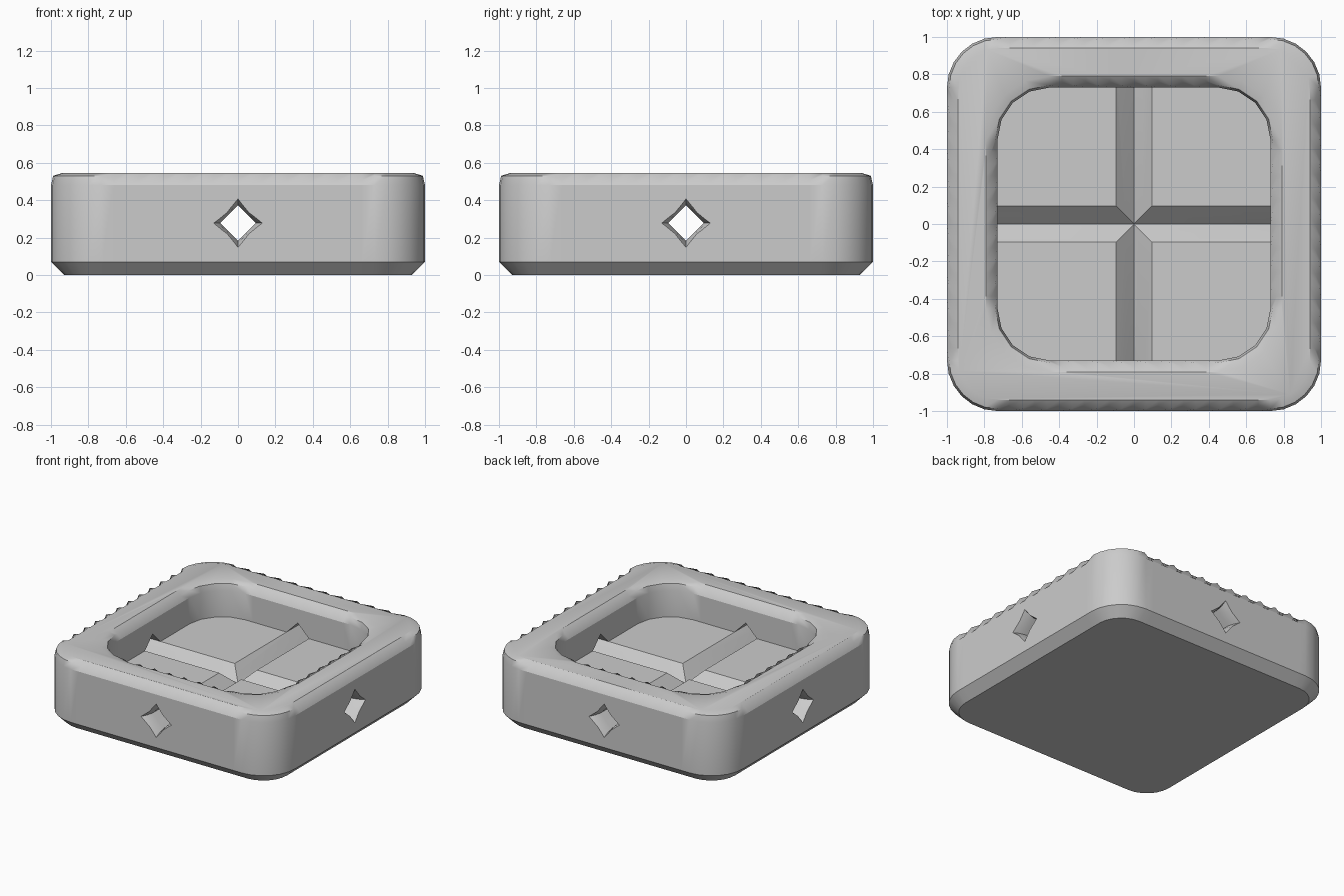
import bpy, bmesh, math

if "Cube" in bpy.data.objects:
    bpy.data.objects.remove(bpy.data.objects["Cube"])

grey = bpy.data.materials.new("stone_grey")
grey.diffuse_color = (0.6, 0.6, 0.6, 1)
grey.use_nodes = True
grey.node_tree.nodes["Principled BSDF"].inputs["Base Color"].default_value = grey.diffuse_color


def make_object(name, rings):
    """Skin a closed solid through equal-length rings of points."""
    bm = bmesh.new()
    loops = [[bm.verts.new(p) for p in ring] for ring in rings]
    n = len(loops[0])
    for a, b in zip(loops, loops[1:]):
        for i in range(n):
            j = (i + 1) % n
            bm.faces.new((a[i], a[j], b[j], b[i]))
    bm.faces.new(loops[0][::-1])
    bm.faces.new(loops[-1])
    bmesh.ops.recalc_face_normals(bm, faces=bm.faces)
    mesh = bpy.data.meshes.new(name)
    bm.to_mesh(mesh)
    bm.free()
    mesh.materials.append(grey)
    obj = bpy.data.objects.new(name, mesh)
    bpy.context.collection.objects.link(obj)
    return obj


def rounded_ring(half, z, straight, segs, corner=6, teeth=0.0, side=-1):
    """Rounded square; teeth dent every second point of the straight runs."""
    ring = []
    radius = half - straight
    for q in range(4):
        ca, sa = math.cos(q * math.pi / 2), math.sin(q * math.pi / 2)
        for i in range(segs + corner):
            h, dz = half, 0.0
            if i <= segs:                       # straight run
                if i % 2:
                    h, dz = half + side * teeth, -teeth
                x, y = h, -straight + 2 * straight * i / segs
            else:                               # rounded corner
                t = (i - segs) / corner * math.pi / 2
                x = straight + radius * math.cos(t)
                y = straight + radius * math.sin(t)
            ring.append((x * ca - y * sa, x * sa + y * ca, z + dz))
    return ring


def diamond_ring(pos, r, pinch, axis, zc=0.277):
    """Diamond section with the middle of each side pulled inwards."""
    ring = []
    for k in range(8):
        a = k * math.pi / 4
        d = r if k % 2 == 0 else r * math.sqrt(0.5) * pinch
        u, z = d * math.cos(a), zc + d * math.sin(a)
        ring.append((pos, u, z) if axis == 0 else (u, pos, z))
    return ring


def cut(target, cutter):
    mod = target.modifiers.new("cut", 'BOOLEAN')
    mod.operation = 'DIFFERENCE'
    mod.solver = 'EXACT'
    mod.object = cutter
    bpy.context.view_layer.objects.active = target
    bpy.ops.object.modifier_apply(modifier=mod.name)
    bpy.data.objects.remove(cutter, do_unlink=True)


# Outer block: chamfered foot, upright wall, notched top edge
S, N = 0.73, 22
tray = make_object("tray", [
    rounded_ring(0.93, 0.0, S, N),
    rounded_ring(1.0, 0.07, S, N),
    rounded_ring(1.0, 0.48, S, N),
    rounded_ring(0.988, 0.53, S, N, teeth=0.022),
    rounded_ring(0.94, 0.545, S, N),
])

# Hollow with a notched, flared lip
S, N = 0.45, 14
cut(tray, make_object("hollow_cutter", [
    rounded_ring(0.73, 0.277, S, N, 4),
    rounded_ring(0.73, 0.48, S, N, 4),
    rounded_ring(0.742, 0.53, S, N, 4, teeth=0.022, side=1),
    rounded_ring(0.79, 0.545, S, N, 4),
    rounded_ring(0.79, 0.70, S, N, 4),
]))

# Diamond tunnels through the walls, leaving crossed V grooves in the floor
sections = [(1.02, 0.142, 0.86), (0.99, 0.124, 0.9), (0.96, 0.108, 0.95),
            (0.91, 0.095, 1.0)]
for axis in (0, 1):
    stations = [(-p, r, k) for p, r, k in sections] + sections[::-1]
    cut(tray, make_object("tunnel_cutter",
                          [diamond_ring(p, r, k, axis) for p, r, k in stations]))

# Smooth the rounded walls while keeping the notches crisp
bpy.ops.object.select_all(action='DESELECT')
tray.select_set(True)
bpy.context.view_layer.objects.active = tray
bpy.ops.object.shade_smooth_by_angle(angle=math.radians(28))
